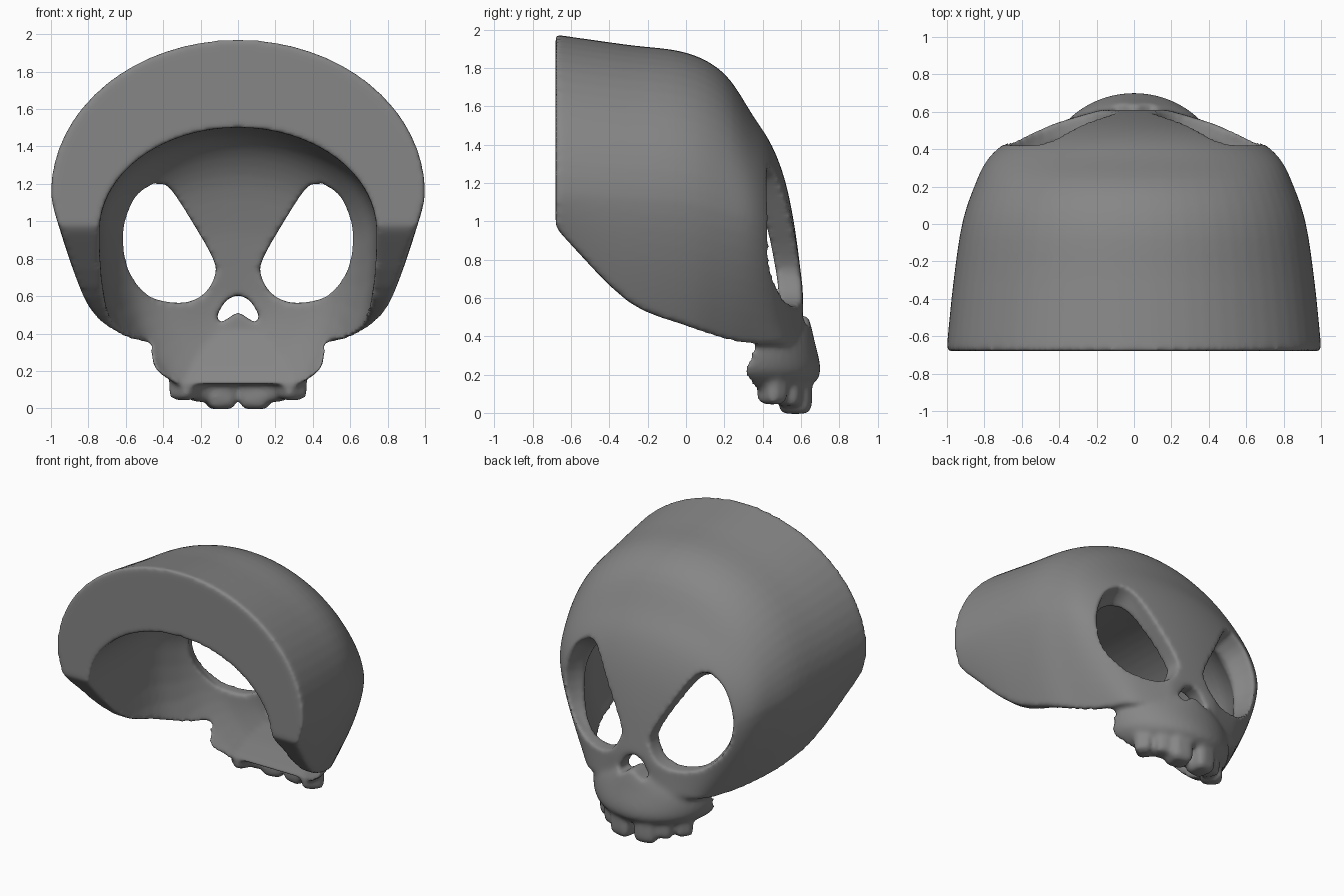
import bpy, bmesh, math
from mathutils import Matrix

if "Cube" in bpy.data.objects:
    bpy.data.objects.remove(bpy.data.objects["Cube"])


def finish(name, bm):
    me = bpy.data.meshes.new(name)
    bm.to_mesh(me)
    bm.free()
    ob = bpy.data.objects.new(name, me)
    bpy.context.collection.objects.link(ob)
    return ob


def add_loft(bm, rings):
    """Closed solid through rings of equal point count."""
    vs = [[bm.verts.new(p) for p in r] for r in rings]
    n = len(vs[0])
    faces = [bm.faces.new((a[i], a[(i + 1) % n], b[(i + 1) % n], b[i]))
             for a, b in zip(vs, vs[1:]) for i in range(n)]
    faces += [bm.faces.new(vs[0]), bm.faces.new(vs[-1][::-1])]
    bmesh.ops.recalc_face_normals(bm, faces=faces)
    bmesh.ops.triangulate(bm, faces=faces[-2:])


def loft(name, rings):
    bm = bmesh.new()
    add_loft(bm, rings)
    return finish(name, bm)


def smooth_rows(rows, steps=4):
    """Catmull-Rom interpolation of parameter rows."""
    out = []
    for i in range(len(rows) - 1):
        q = [rows[max(0, min(len(rows) - 1, i + k))] for k in (-1, 0, 1, 2)]
        for s in range(steps):
            t = s / steps
            out.append([0.5 * (2 * b + (c - a) * t + (2 * a - 5 * b + 4 * c - d) * t * t
                               + (3 * b - a - 3 * c + d) * t ** 3) for a, b, c, d in zip(*q)])
    return out + [list(rows[-1])]


def arch(y, top, w, zc, bot, wb, power=1.5):
    """Arch section: elliptical crown, sides tapering to the bottom edge."""
    pts = [(w * math.cos(math.pi * i / 32), y, zc + (top - zc) * math.sin(math.pi * i / 32))
           for i in range(33)]
    side = [(w + (wb - w) * (k / 8) ** power, zc + (bot - zc) * k / 8) for k in range(1, 9)]
    return pts + [(-x, y, z) for x, z in side] + [(x, y, z) for x, z in side[::-1]]


def jaw(z, w, yb, yf):
    """Snout section: half ellipse bulging forward, flat back."""
    return [(w * math.cos(math.pi * i / 24), yb + (yf - yb) * math.sin(math.pi * i / 24), z)
            for i in range(25)]


def prism(name, outline, centre, levels):
    """Outline in x,z lofted along y with a scale per level."""
    pts = smooth_rows(outline + outline[:1], 3)[:-1]
    cx, cz = centre
    return loft(name, [[(cx + (x - cx) * s, y, cz + (z - cz) * s) for x, z in pts]
                       for y, s in levels])


# Cranium and face: arches from the flat back to the nose bridge
body = bmesh.new()
add_loft(body, [arch(*r) for r in smooth_rows([
    (-.68, 1.975, 1.0, 1.15, .98, .96), (-.62, 1.965, .998, 1.15, .90, .93),
    (-.3, 1.92, .965, 1.12, .58, .82), (0, 1.88, .92, 1.10, .455, .73),
    (.2, 1.77, .855, 1.05, .385, .62), (.35, 1.55, .78, 1.0, .36, .54),
    (.45, 1.39, .66, .92, .36, .49), (.52, 1.20, .49, .80, .36, .43),
    (.57, .95, .31, .65, .38, .33), (.61, .64, .18, .52, .40, .20)])])

# Snout
add_loft(body, [jaw(*r) for r in smooth_rows([
    (.58, .20, .3, .60), (.48, .34, .3, .645), (.38, .46, .3, .67),
    (.25, .46, .3, .70), (.18, .41, .32, .69), (.13, .33, .36, .63)])])

# Upper teeth
for s in (-1, 1):
    for x, y, z, sx, sy, sz, turn in [(.092, .57, .10, .08, .085, .105, -10),
                                      (.205, .53, .13, .05, .07, .095, -30),
                                      (.29, .45, .13, .06, .075, .085, -50)]:
        bm = bmesh.new()
        bmesh.ops.create_cube(bm, size=2)
        bmesh.ops.bevel(bm, geom=bm.edges[:], offset=.5, segments=3, affect='EDGES', profile=.5)
        bmesh.ops.transform(bm, verts=bm.verts, matrix=Matrix.Translation((s * x, y, z))
                            @ Matrix.Rotation(math.radians(s * turn), 4, 'Z')
                            @ Matrix.Diagonal((sx, sy, sz, 1)))
        tooth = bpy.data.meshes.new("tooth")
        bm.to_mesh(tooth)
        bm.free()
        body.from_mesh(tooth)
skull = finish("skull_mask", body)

# Hollow, open to the back and underneath, floor rising behind the snout
cutters = [loft("cavity", [arch(*r, 2.5) for r in smooth_rows([
    (-.85, 1.5, .74, .95, -.1, .4), (-.4, 1.5, .74, .95, -.1, .4),
    (0, 1.48, .73, .95, -.1, .35), (.2, 1.42, .67, .90, -.1, .2),
    (.34, 1.25, .58, .85, .08, .30), (.42, 1.0, .46, .75, .24, .24),
    (.46, .80, .30, .65, .34, .18), (.49, .62, .15, .52, .42, .1)])])]

# Eye sockets, flaring outward
eye = [(.45, 1.2), (.55, 1.13), (.61, .95), (.57, .77), (.45, .65), (.3, .62),
       (.2, .66), (.15, .75), (.17, .83), (.25, .97), (.34, 1.12), (.39, 1.18)]
for s in (-1, 1):
    cutters.append(prism("eye_socket", [(s * x, z) for x, z in eye], (s * .28, .86),
                         [(.1, 1), (.3, 1), (.36, 1.12), (.43, 1.22), (.6, 1.26), (.75, 1.3)]))

# Nose opening
half = [(.06, .58), (.11, .5), (.105, .46), (.07, .47)]
cutters.append(prism("nose_hole", [(0, .605)] + half + [(0, .51)]
                     + [(-x, z) for x, z in half[::-1]],
                     (0, .53), [(.35, 1), (.6, 1), (.85, 1.15)]))


# Fuse, carve, then soften everything into one sculpted surface
def fuse():
    m = skull.modifiers.new("Fuse", 'REMESH')
    m.mode, m.voxel_size, m.use_smooth_shade = 'VOXEL', .015, True


fuse()
for c in cutters:
    c.hide_render = True
    c.hide_set(True)
    m = skull.modifiers.new("Carve", 'BOOLEAN')
    m.operation, m.object, m.solver = 'DIFFERENCE', c, 'MANIFOLD'
fuse()
sm = skull.modifiers.new("Soften", 'SMOOTH')
sm.factor, sm.iterations = .5, 7

# Dark bone grey
mat = bpy.data.materials.new("dark_grey")
mat.diffuse_color = (.24, .24, .24, 1)
mat.use_nodes = True
mat.node_tree.nodes["Principled BSDF"].inputs["Base Color"].default_value = mat.diffuse_color
for ob in [skull] + cutters:
    ob.data.materials.append(mat)
